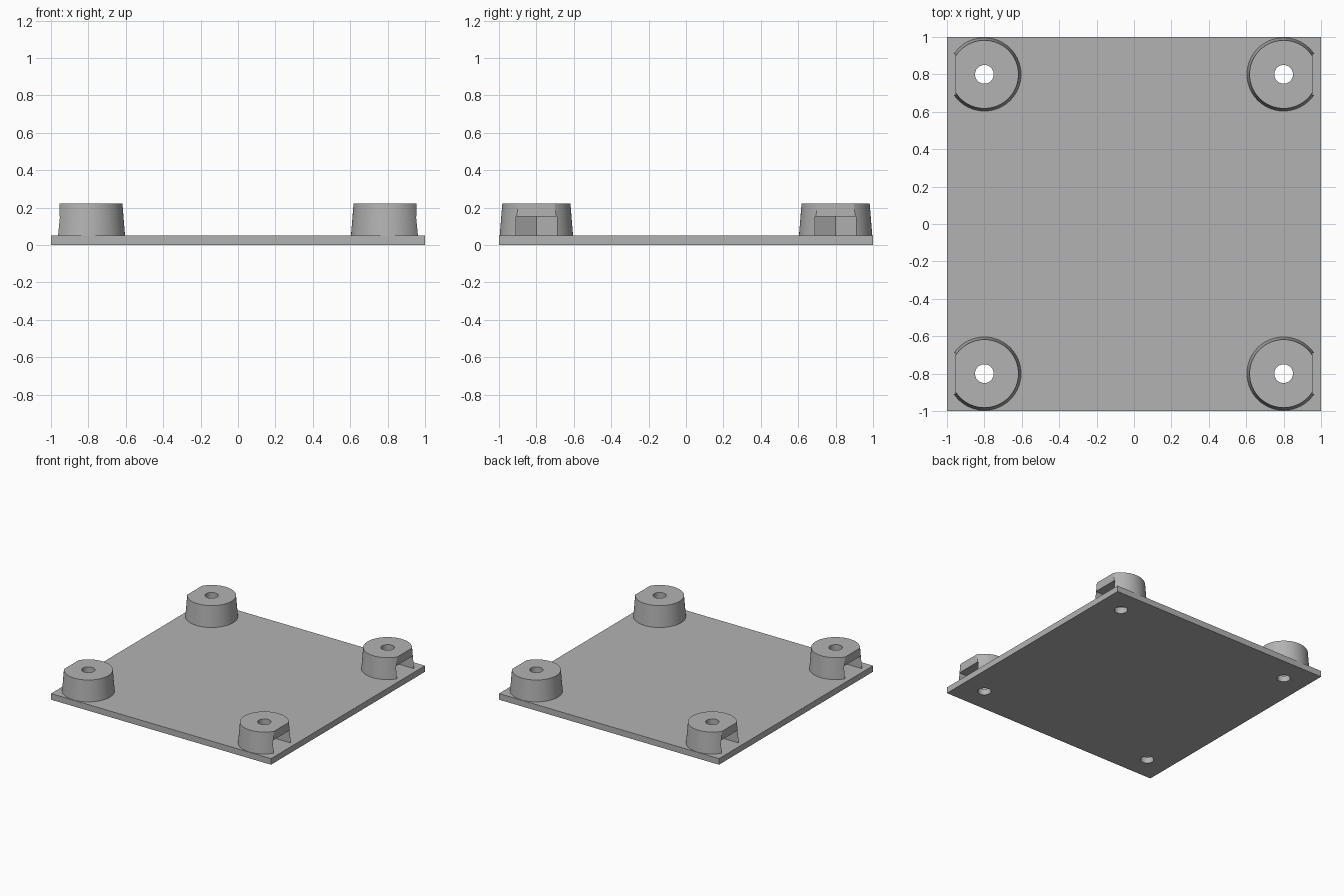
import bpy, bmesh, math
from mathutils import Matrix

if "Cube" in bpy.data.objects:
    bpy.data.objects.remove(bpy.data.objects["Cube"])

PLATE_TOP, POCKET_TOP, POST_TOP = 0.05, 0.153, 0.223
CENTRE = 0.8
HOLE_R = 0.05
FLAT_X = 0.155          # flat on the outer side of each post
SLOT_HALF = 0.11        # half width of the nut slot

grey = bpy.data.materials.new("plain grey")
grey.use_nodes = True
grey.diffuse_color = (0.45, 0.45, 0.45, 1)
grey.node_tree.nodes["Principled BSDF"].inputs["Base Color"].default_value = grey.diffuse_color


def add_object(name, bm):
    mesh = bpy.data.meshes.new(name)
    bmesh.ops.recalc_face_normals(bm, faces=bm.faces)
    bm.to_mesh(mesh)
    bm.free()
    mesh.materials.append(grey)
    obj = bpy.data.objects.new(name, mesh)
    bpy.context.collection.objects.link(obj)
    return obj


def box(name, x, y, z):
    bm = bmesh.new()
    bmesh.ops.create_cube(bm, size=1)
    for v in bm.verts:
        v.co = [lo + (c + 0.5) * (hi - lo) for c, (lo, hi) in zip(v.co, (x, y, z))]
    return add_object(name, bm)


def cone(name, x, y, z, r_low, r_high, sides):
    bm = bmesh.new()
    bmesh.ops.create_cone(bm, cap_ends=True, segments=sides, radius1=r_low, radius2=r_high,
                          depth=z[1] - z[0],
                          matrix=Matrix.Translation((x, y, sum(z) / 2))
                          @ Matrix.Rotation(math.pi / 2, 4, "Z"))
    return add_object(name, bm)


def cut(obj, cutters):
    for cutter in cutters:
        mod = obj.modifiers.new("cut", "BOOLEAN")
        mod.operation, mod.solver, mod.object = "DIFFERENCE", "EXACT", cutter
        cutter.hide_render = True
    bpy.context.view_layer.update()
    result = bpy.data.meshes.new_from_object(
        obj.evaluated_get(bpy.context.evaluated_depsgraph_get()))
    obj.modifiers.clear()
    obj.data = result
    for cutter in cutters:
        bpy.data.objects.remove(cutter)
    bpy.ops.object.select_all(action="DESELECT")
    obj.select_set(True)
    bpy.context.view_layer.objects.active = obj
    bpy.ops.object.shade_smooth_by_angle(angle=math.radians(30))


# Base plate with four screw holes
plate = box("base_plate", (-1, 1), (-1, 1), (0, PLATE_TOP))
corners = [(sx, sy) for sx in (-1, 1) for sy in (-1, 1)]
cut(plate, [cone("hole_cutter", sx * CENTRE, sy * CENTRE, (-0.1, 0.3), HOLE_R, HOLE_R, 48)
            for sx, sy in corners])

# Tapered corner posts, each with a screw hole and a six-sided nut pocket open to the side
for sx, sy in corners:
    name = f"{'front' if sy < 0 else 'back'}_{'left' if sx > 0 else 'right'}_post"
    x, y = sx * CENTRE, sy * CENTRE
    post = cone(name, x, y, (PLATE_TOP, POST_TOP), 0.196, 0.182, 96)
    slot_y = (y - SLOT_HALF, y + SLOT_HALF)
    span = lambda a, b: sorted((x + sx * a, x + sx * b))
    hex_r = SLOT_HALF / math.cos(math.pi / 6)
    cut(post, [
        cone("hole_cutter", x, y, (-0.1, 0.3), HOLE_R, HOLE_R, 48),
        cone("nut_cutter", x, y, (-0.1, POCKET_TOP), hex_r, hex_r, 6),
        box("slot_cutter", span(0, 0.3), slot_y, (-0.1, POCKET_TOP)),
        box("flat_cutter", span(FLAT_X, 0.3), slot_y, (-0.1, 0.3)),
    ])
